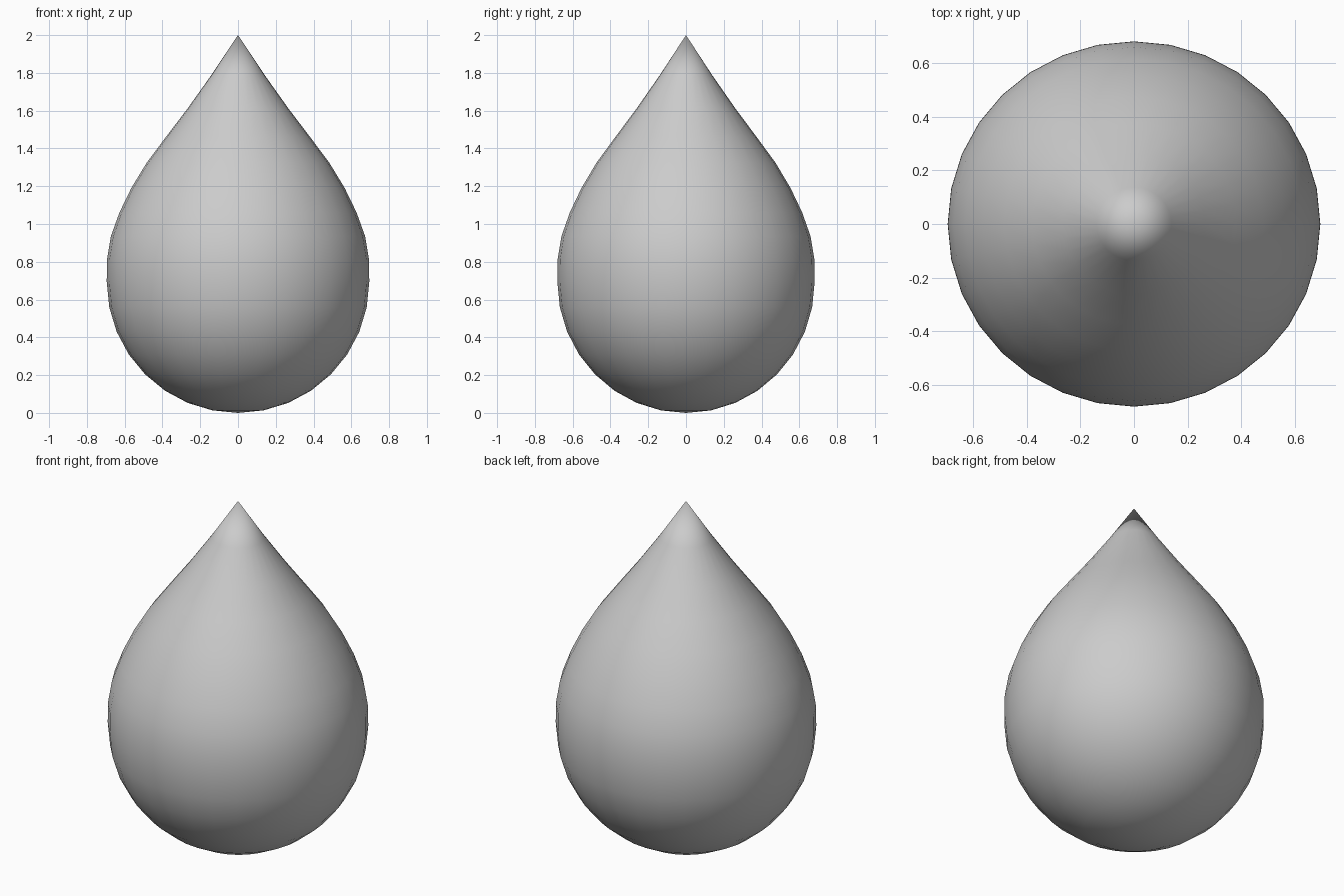
import bpy, bmesh
from math import sin, cos, pi

if "Cube" in bpy.data.objects:
    bpy.data.objects.remove(bpy.data.objects["Cube"])

SIDES = 32
SQUASH = 0.98  # depth slightly narrower than width
R = 0.695

# profile: round lower half, then the drawn-out tip
profile = [(R * sin(i * pi / 16), 0.695 - R * cos(i * pi / 16)) for i in range(1, 9)]
profile += [(0.694, 0.81), (0.673, 0.935), (0.628, 1.06), (0.565, 1.19),
            (0.483, 1.325), (0.382, 1.46), (0.268, 1.61), (0.140, 1.79)]

bm = bmesh.new()
rings = [[bm.verts.new((r * cos(2 * pi * k / SIDES), SQUASH * r * sin(2 * pi * k / SIDES), z))
          for k in range(SIDES)] for r, z in profile]
bottom = bm.verts.new((0, 0, 0))
tip = bm.verts.new((0, 0, 2))
for k in range(SIDES):
    n = (k + 1) % SIDES
    for a, b in zip(rings, rings[1:]):
        bm.faces.new((a[k], a[n], b[n], b[k]))
    bm.faces.new((bottom, rings[0][n], rings[0][k]))
    bm.faces.new((tip, rings[-1][k], rings[-1][n]))
for f in bm.faces:
    f.smooth = True

# teardrop body
mesh = bpy.data.meshes.new("teardrop")
bm.to_mesh(mesh)
bm.free()
bpy.context.collection.objects.link(bpy.data.objects.new("teardrop", mesh))
